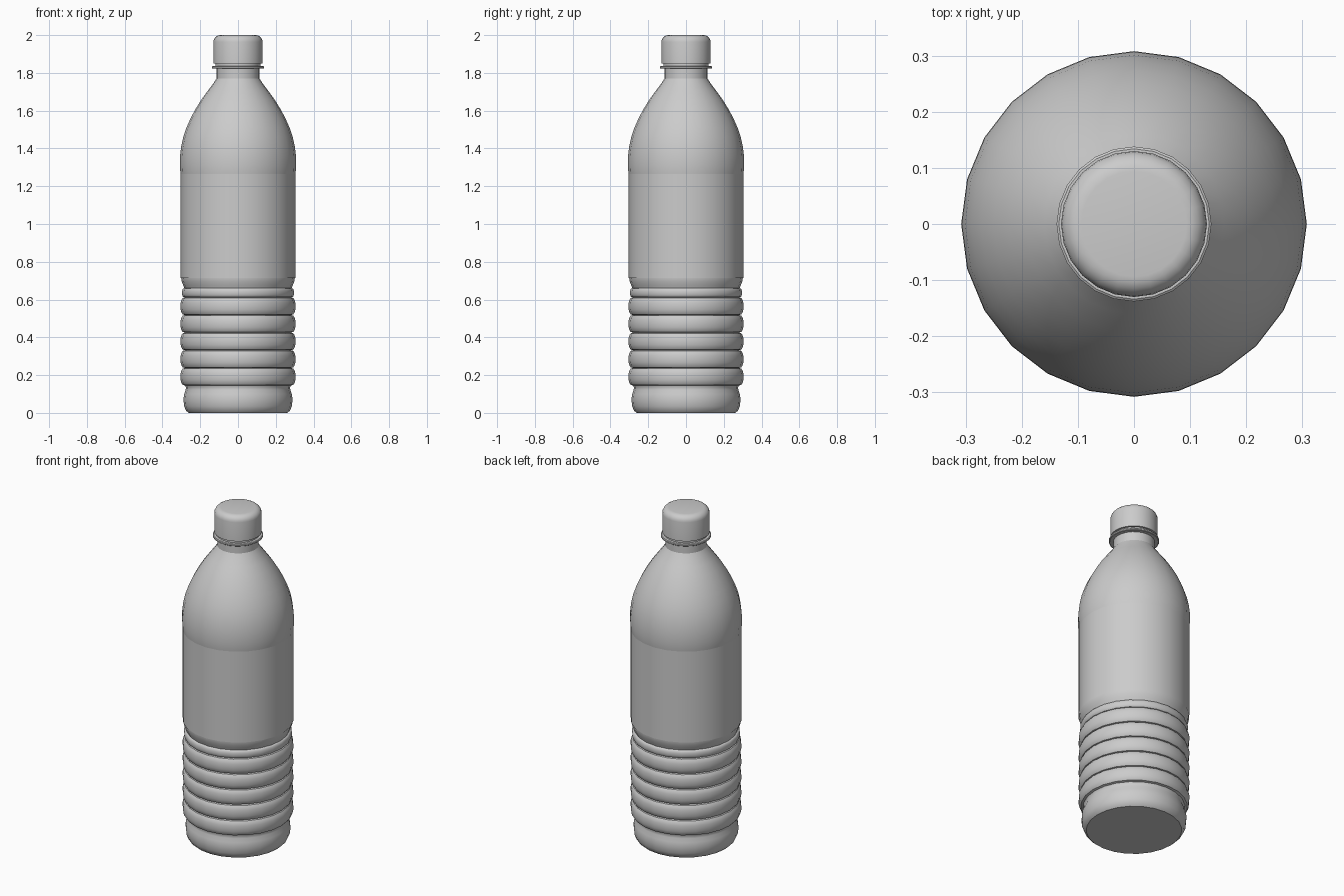
import bpy
import bmesh
from math import sin, cos, pi, radians

cube = bpy.data.objects.get("Cube")
if cube:
    bpy.data.objects.remove(cube, do_unlink=True)

SIDES = 24

grey = bpy.data.materials.new("plain grey")
grey.use_nodes = True
colour = (0.6, 0.6, 0.6, 1)
grey.diffuse_color = colour
grey.node_tree.nodes["Principled BSDF"].inputs["Base Color"].default_value = colour


def lathe(name, profile, cap_bottom=True, cap_top=True, angle=35):
    """Turn a (radius, height) profile, listed bottom to top, around z."""
    bm = bmesh.new()
    rings = []
    for r, z in profile:
        rings.append([bm.verts.new((r * cos(2 * pi * i / SIDES),
                                    r * sin(2 * pi * i / SIDES), z))
                      for i in range(SIDES)])
    for low, high in zip(rings, rings[1:]):
        for i in range(SIDES):
            j = (i + 1) % SIDES
            bm.faces.new((low[i], low[j], high[j], high[i]))
    if cap_bottom:
        bm.faces.new(rings[0][::-1])
    if cap_top:
        bm.faces.new(rings[-1])
    mesh = bpy.data.meshes.new(name)
    bm.to_mesh(mesh)
    bm.free()
    mesh.materials.append(grey)
    obj = bpy.data.objects.new(name, mesh)
    bpy.context.collection.objects.link(obj)
    bpy.ops.object.select_all(action="DESELECT")
    obj.select_set(True)
    bpy.context.view_layer.objects.active = obj
    bpy.ops.object.shade_smooth_by_angle(angle=radians(angle))
    return obj


def rib(z0, z1, inner, outer, steps=8):
    """Rounded bulge between two grooves, without its last point."""
    return [(inner + (outer - inner) * sin(pi * k / steps) ** 0.7,
             z0 + (z1 - z0) * (1 - cos(pi * k / steps)) / 2)
            for k in range(steps)]


# Body: foot, stacked ribs, straight wall, domed shoulder
body = [(0.262, 0), (0.275, 0.012), (0.285, 0.035), (0.289, 0.07),
        (0.285, 0.1), (0.277, 0.122), (0.276, 0.135)]
grooves = [0.145, 0.238, 0.332, 0.425, 0.518, 0.612]
for z0, z1 in zip(grooves, grooves[1:]):
    body += rib(z0, z1, 0.28, 0.305)
body += rib(0.612, 0.66, 0.282, 0.297)
body += [(0.284, 0.66), (0.29, 0.675), (0.298, 0.695), (0.302, 0.72),
         (0.3, 0.74), (0.3, 1.24), (0.305, 1.27), (0.308, 1.31),
         (0.307, 1.36), (0.301, 1.41), (0.29, 1.46), (0.273, 1.51),
         (0.251, 1.56), (0.224, 1.61), (0.193, 1.66), (0.16, 1.705),
         (0.13, 1.745), (0.114, 1.77)]
lathe("bottle_body", body, cap_top=False)

# Label sleeve around the straight wall
lathe("label", [(0.304, 0.715), (0.304, 1.265)], False, False)

# Neck with its collar ring
lathe("neck", [(0.114, 1.768), (0.114, 1.87)])
lathe("neck_ring", [(0.134, 1.822), (0.138, 1.825),
                    (0.138, 1.833), (0.134, 1.836)])
lathe("seal_band", [(0.119, 1.836), (0.119, 1.852)])

# Screw cap with a rounded top edge
cap = [(0.13, 1.85)]
for k in range(6):
    a = pi / 2 * k / 5
    cap.append((0.094 + 0.036 * cos(a), 1.964 + 0.036 * sin(a)))
lathe("cap", cap)
